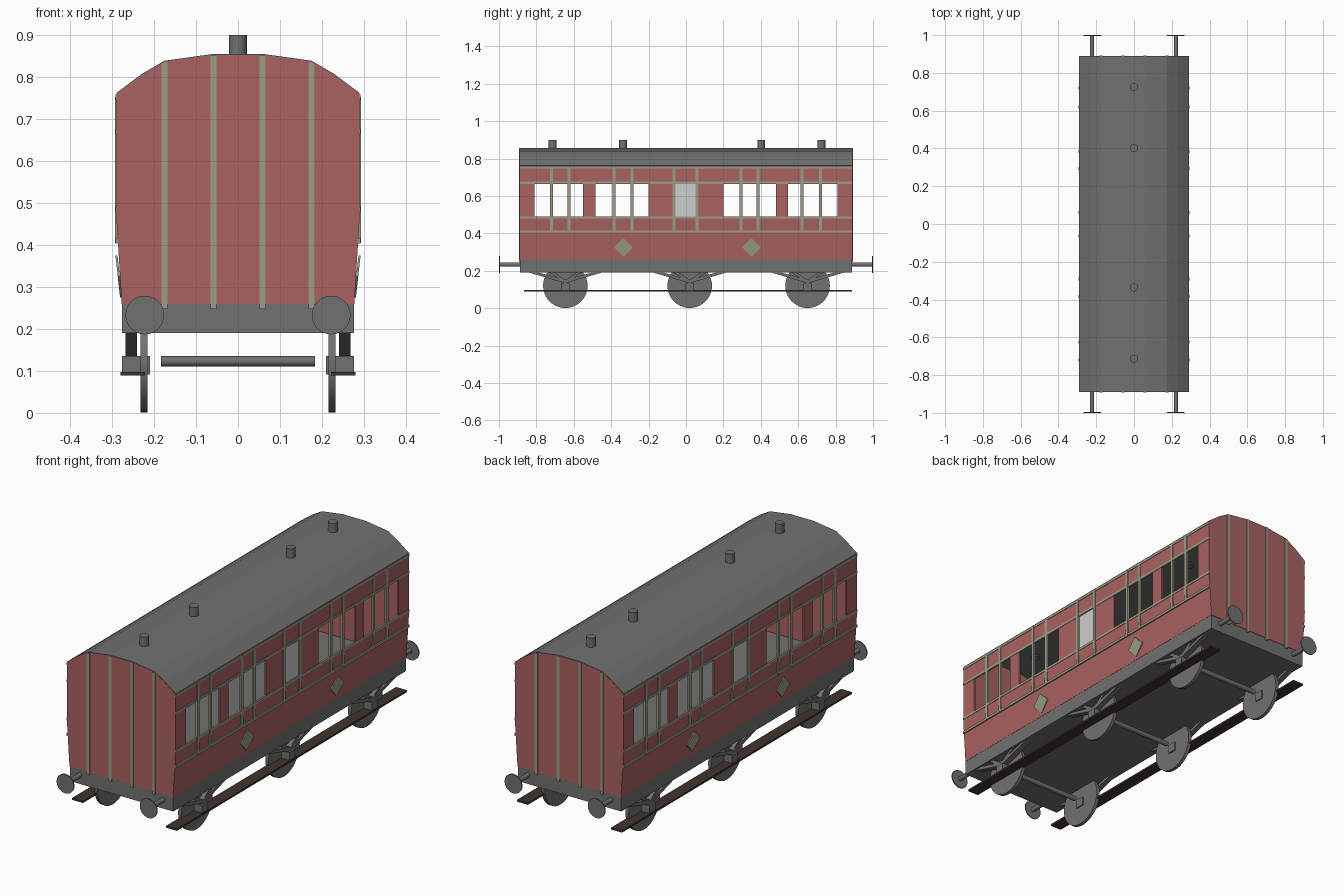
import bpy, bmesh, math
from mathutils import Matrix, Vector

cube = bpy.data.objects.get("Cube")
if cube:
    bpy.data.objects.remove(cube, do_unlink=True)


def material(name, rgb):
    m = bpy.data.materials.new(name)
    m.use_nodes = True
    m.diffuse_color = (*rgb, 1)
    m.node_tree.nodes["Principled BSDF"].inputs["Base Color"].default_value = (*rgb, 1)
    return m


RED = material("coach red", (0.40, 0.12, 0.12))
GREY = material("dark grey", (0.165, 0.165, 0.165))
TRIM = material("pale olive trim", (0.33, 0.34, 0.24))
PALE = material("frosted pane", (0.62, 0.62, 0.62))
BROWN = material("dark brown wood", (0.055, 0.033, 0.028))


def finish(name, bm, mat, mirror="", thick=0, smooth=False):
    me = bpy.data.meshes.new(name)
    bm.to_mesh(me)
    bm.free()
    me.materials.append(mat)
    if smooth:
        me.shade_smooth()
        me.set_sharp_from_angle(angle=math.radians(40))
    ob = bpy.data.objects.new(name, me)
    bpy.context.collection.objects.link(ob)
    if thick:
        s = ob.modifiers.new("thickness", 'SOLIDIFY')
        s.thickness, s.offset = thick, -1
    if mirror:
        mm = ob.modifiers.new("mirror", 'MIRROR')
        mm.use_axis = ['X' in mirror, 'Y' in mirror, False]
        mm.use_mirror_merge = False
    return ob


def box(bm, x, y, z):
    centre = Vector([(a + b) / 2 for a, b in (x, y, z)])
    size = [b - a for a, b in (x, y, z)]
    bmesh.ops.create_cube(bm, size=1, matrix=Matrix.Translation(centre) @ Matrix.Diagonal((*size, 1)))


def rod(bm, centre, radius, length, axis, sides=24):
    turn = {'X': Matrix.Rotation(math.pi / 2, 4, 'Y'), 'Y': Matrix.Rotation(math.pi / 2, 4, 'X'),
            'Z': Matrix.Identity(4)}[axis]
    bmesh.ops.create_cone(bm, cap_ends=True, segments=sides, radius1=radius, radius2=radius,
                          depth=length, matrix=Matrix.Translation(centre) @ turn)


def prism(bm, points, offset):
    face = bm.faces.new([bm.verts.new(p) for p in points])
    out = bmesh.ops.extrude_face_region(bm, geom=[face])
    bmesh.ops.translate(bm, vec=offset, verts=[v for v in out["geom"] if isinstance(v, bmesh.types.BMVert)])
    bmesh.ops.recalc_face_normals(bm, faces=bm.faces)


END = 0.89
SIDE = [(0.277, 0.26), (0.29, 0.47), (0.29, 0.485), (0.29, 0.667), (0.29, 0.76)]
ARCH = [(0.29, 0.76), (0.23, 0.805), (0.175, 0.837), (0.06, 0.853)]
OPENINGS = [-0.81, -0.55, -0.485, -0.2, -0.062, 0.058, 0.2, 0.48, 0.545, 0.81]
AXLES = (-0.645, 0.02, 0.65)

# Side walls with open windows
bm = bmesh.new()
ys = [-END + 0.001] + OPENINGS + [END - 0.001]
grid = [[bm.verts.new((x, y, z)) for y in ys] for x, z in SIDE]
for r in range(len(SIDE) - 1):
    for c in range(len(ys) - 1):
        if r == 2 and c % 2:
            continue
        bm.faces.new((grid[r][c], grid[r][c + 1], grid[r + 1][c + 1], grid[r + 1][c]))
finish("side_walls", bm, RED, "X", 0.008)

# End walls
bm = bmesh.new()
half = [SIDE[0], SIDE[1]] + ARCH
outline = half + [(-x, z) for x, z in reversed(half)]
prism(bm, [(x * 0.997, -END, z) for x, z in outline], (0, 0.01, 0))
finish("end_walls", bm, RED, "Y")

# Roof
bm = bmesh.new()
arc = ARCH + [(-x, z) for x, z in reversed(ARCH)]
rows = [[bm.verts.new((x, y, z + 0.002)) for x, z in arc] for y in (-END + 0.001, END - 0.001)]
for i in range(len(arc) - 1):
    bm.faces.new((rows[0][i], rows[1][i], rows[1][i + 1], rows[0][i + 1]))
finish("roof", bm, GREY, thick=0.01)

# Roof vents
bm = bmesh.new()
for y in (-0.713, -0.336, 0.402, 0.724):
    rod(bm, (0, y, 0.87), 0.021, 0.06, 'Z')
finish("roof_vents", bm, GREY, smooth=True)

# Underframe and floor
bm = bmesh.new()
box(bm, (-0.276, 0.276), (-END + 0.002, END - 0.002), (0.19, 0.262))
finish("underframe", bm, GREY)

# Side mouldings
bm = bmesh.new()
for y in (-0.72, -0.625, -0.385, -0.29, -0.063, 0.06, 0.295, 0.385, 0.62, 0.72):
    box(bm, (0.283, 0.2925), (y - 0.008, y + 0.008), (0.405, 0.752))
for z in (0.41, 0.485, 0.67, 0.752):
    box(bm, (0.283, 0.292), (-END, END), (z - 0.006, z + 0.006))
finish("side_mouldings", bm, TRIM, "X")

# End mouldings
bm = bmesh.new()
for x, top in ((0.175, 0.835), (0.058, 0.853)):
    box(bm, (x - 0.007, x + 0.007), (-END - 0.003, -END + 0.002), (0.248, top))
finish("end_mouldings", bm, TRIM, "XY")

# Frosted door panes
bm = bmesh.new()
box(bm, (0.281, 0.286), (-0.062, 0.058), (0.485, 0.667))
finish("door_panes", bm, PALE, "X")

# Diamond plaques
bm = bmesh.new()
for y in (-0.335, 0.35):
    prism(bm, [(0.281, y, 0.275), (0.2865, y + 0.05, 0.325), (0.292, y, 0.375), (0.2865, y - 0.05, 0.325)],
          (-0.005, 0, 0))
finish("diamond_plaques", bm, TRIM, "X")

# Wheels and axles
bm = bmesh.new()
for y in AXLES:
    rod(bm, (0.224, y, 0.12), 0.119, 0.017, 'X', 40)
finish("wheels", bm, GREY, "X", smooth=True)
bm = bmesh.new()
for y in AXLES:
    rod(bm, (0, y, 0.123), 0.012, 0.366, 'X', 16)
finish("axles", bm, GREY, smooth=True)

# Axle boxes
bm = bmesh.new()
for y in AXLES:
    box(bm, (0.21, 0.276), (y - 0.022, y + 0.022), (0.092, 0.135))
finish("axle_boxes", bm, GREY, "X")

# Leaf spring hangers: a shallow V with an inner brace
bm = bmesh.new()
for y in AXLES:
    for s in (-1, 1):
        prism(bm, [(0.241, y + s * a, z) for a, z in ((0, 0.133), (0.2, 0.192), (0.15, 0.192), (0, 0.153))],
              (0.027, 0, 0))
        prism(bm, [(0.245, y + s * a, z) for a, z in ((0.02, 0.15), (0.09, 0.192), (0.06, 0.192), (0, 0.15))],
              (0.02, 0, 0))
finish("spring_hangers", bm, GREY, "X")

# Footboards
bm = bmesh.new()
box(bm, (0.222, 0.28), (-0.865, 0.888), (0.089, 0.098))
finish("footboards", bm, BROWN, "X")

# Buffers
bm = bmesh.new()
rod(bm, (0.222, -0.94, 0.233), 0.011, 0.112, 'Y', 16)
rod(bm, (0.222, -0.9975, 0.233), 0.046, 0.005, 'Y', 32)
finish("buffers", bm, GREY, "XY", smooth=True)
